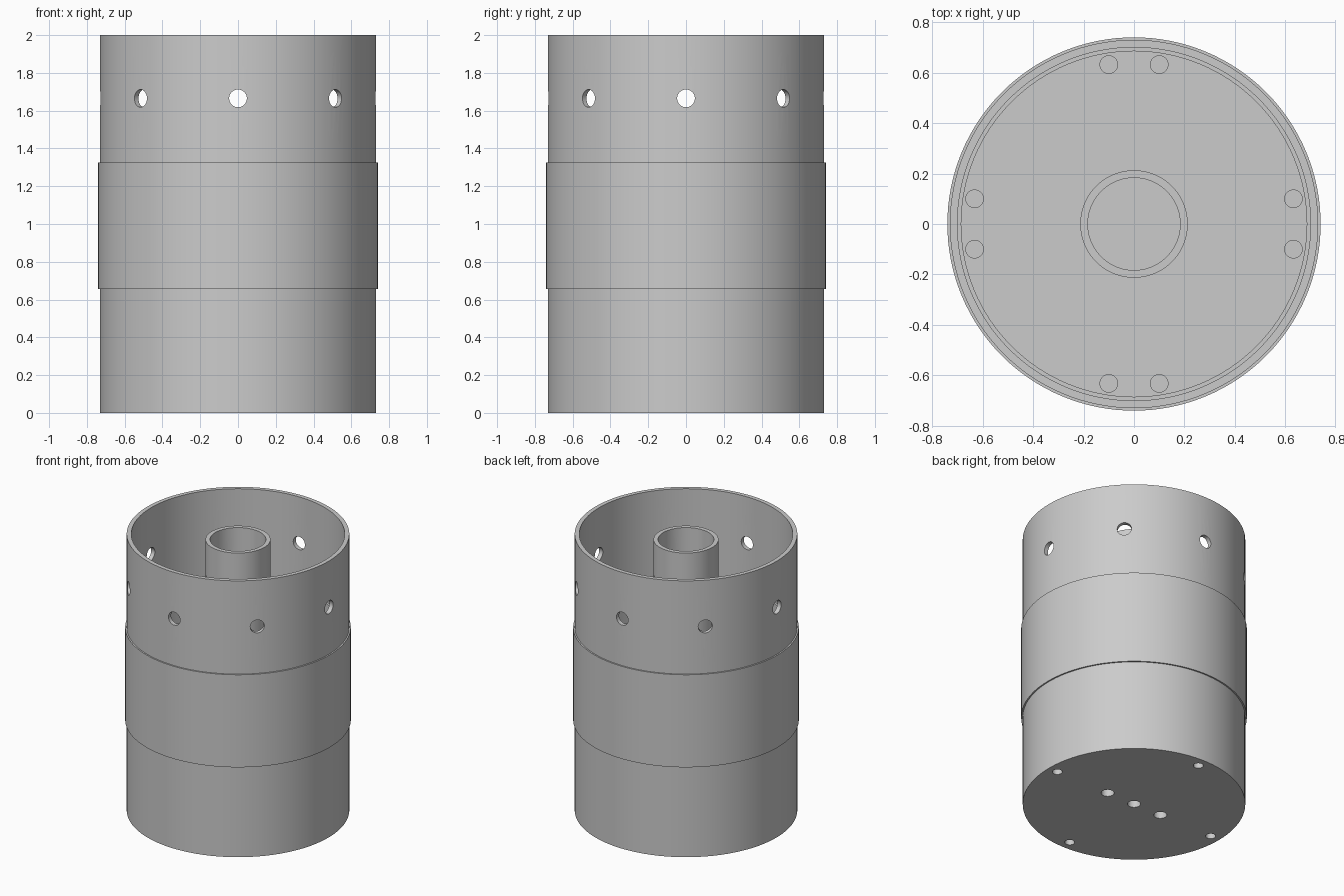
import bpy, bmesh, math
from mathutils import Matrix, Vector

cube = bpy.data.objects.get("Cube")
if cube:
    bpy.data.objects.remove(cube, do_unlink=True)

SEGMENTS = 128
BAND_LOW, BAND_TOP, FLOOR = 0.655, 1.325, 0.66

grey = bpy.data.materials.new("plain grey")
grey.use_nodes = True
grey.diffuse_color = (0.6, 0.6, 0.6, 1)
grey.node_tree.nodes["Principled BSDF"].inputs["Base Color"].default_value = (0.6, 0.6, 0.6, 1)


def make_object(name, bm):
    bmesh.ops.recalc_face_normals(bm, faces=bm.faces)
    mesh = bpy.data.meshes.new(name)
    bm.to_mesh(mesh)
    bm.free()
    mesh.materials.append(grey)
    obj = bpy.data.objects.new(name, mesh)
    bpy.context.collection.objects.link(obj)
    return obj


def lathe(name, profile, closed):
    """Turn a radius/height profile around the z axis."""
    bm = bmesh.new()
    verts = [bm.verts.new((r, 0, z)) for r, z in profile]
    pairs = list(zip(verts, verts[1:]))
    if closed:
        pairs.append((verts[-1], verts[0]))
    edges = [bm.edges.new(p) for p in pairs]
    bmesh.ops.spin(bm, geom=verts + edges, cent=(0, 0, 0), axis=(0, 0, 1),
                   angle=math.tau, steps=SEGMENTS)
    bmesh.ops.remove_doubles(bm, verts=bm.verts, dist=1e-4)
    bmesh.ops.dissolve_degenerate(bm, edges=bm.edges, dist=1e-4)
    return make_object(name, bm)


def add_drill(bm, start, end, radius):
    """Add a round bit running from start to end."""
    start, end = Vector(start), Vector(end)
    way = end - start
    turn = Vector((0, 0, 1)).rotation_difference(way).to_matrix().to_4x4()
    bmesh.ops.create_cone(bm, cap_ends=True, segments=32, radius1=radius,
                          radius2=radius, depth=way.length,
                          matrix=Matrix.Translation((start + end) / 2) @ turn)


# Outer body with a wider middle band, stepped bore and inner floor
body = lathe("body_shell", [
    (0, 0), (0.73, 0), (0.73, BAND_LOW), (0.74, BAND_LOW),
    (0.74, BAND_TOP), (0.73, BAND_TOP), (0.73, 2), (0.70, 2),
    (0.70, BAND_TOP), (0.685, BAND_TOP), (0.685, FLOOR), (0, FLOOR)], False)

# Central tube standing on the floor
tube = lathe("center_tube", [
    (0.183, FLOOR - 0.01), (0.213, FLOOR - 0.01), (0.213, 1.96), (0.183, 1.96)], True)

drills = bmesh.new()
# Eight radial vents through the wall and the tube
for i in range(8):
    d = Vector((math.cos(i * math.pi / 4), math.sin(i * math.pi / 4), 0))
    up = Vector((0, 0, 1.665))
    add_drill(drills, d * 0.15 + up, d * 0.8 + up, 0.047)
# Pairs of floor holes and single base holes on each side
for i in range(4):
    rot = Matrix.Rotation(i * math.pi / 2, 3, 'Z')
    for side in (-0.1, 0.1):
        p = rot @ Vector((0.632, side, 0))
        add_drill(drills, (p.x, p.y, FLOOR - 0.1), (p.x, p.y, FLOOR + 0.1), 0.035)
    p = rot @ Vector((0.656, 0, 0))
    add_drill(drills, (p.x, p.y, -0.1), (p.x, p.y, 0.2), 0.033)
# Row of three base holes
for x in (-0.225, 0, 0.225):
    add_drill(drills, (x, 0, -0.1), (x, 0, 0.2), 0.043)
cutter = make_object("hole_cutter", drills)
cutter.hide_render = True

for obj in (body, tube):
    cut = obj.modifiers.new("holes", 'BOOLEAN')
    cut.operation = 'DIFFERENCE'
    cut.solver = 'EXACT'
    cut.object = cutter
    bpy.ops.object.select_all(action='DESELECT')
    obj.select_set(True)
    bpy.context.view_layer.objects.active = obj
    bpy.ops.object.modifier_apply(modifier=cut.name)
    bpy.ops.object.shade_smooth_by_angle(angle=math.radians(30))

bpy.data.objects.remove(cutter, do_unlink=True)
